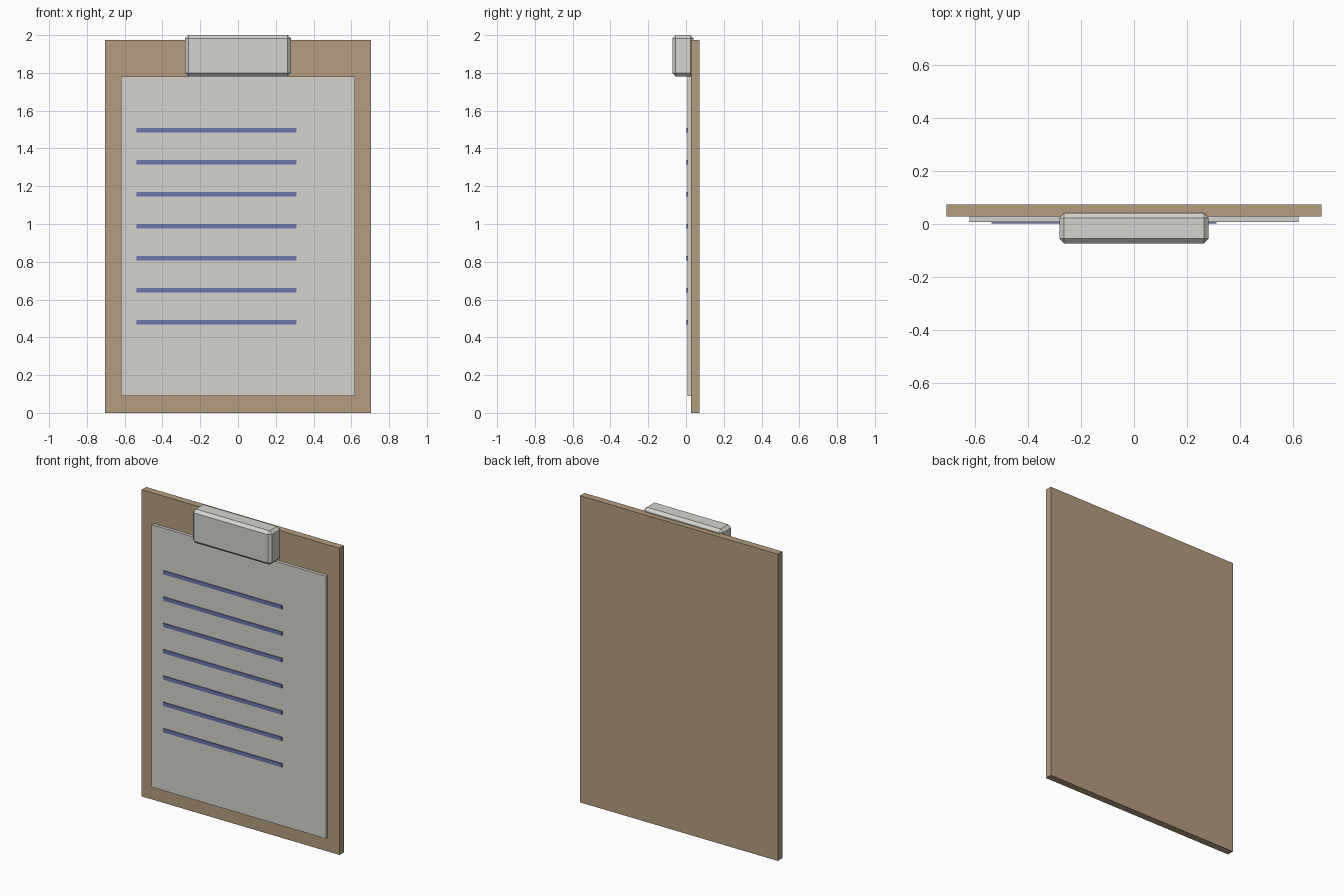
import bpy
import bmesh
from mathutils import Vector

default = bpy.data.objects.get("Cube")
if default:
    bpy.data.objects.remove(default, do_unlink=True)


def material(name, rgb):
    mat = bpy.data.materials.new(name)
    mat.use_nodes = True
    color = (*rgb, 1.0)
    mat.diffuse_color = color
    bsdf = next(n for n in mat.node_tree.nodes if n.type == 'BSDF_PRINCIPLED')
    bsdf.inputs["Base Color"].default_value = color
    return mat


def box(name, low, high, mat, chamfer=0.0):
    """Box between two corners, with optional single-segment chamfer."""
    low, high = Vector(low), Vector(high)
    size, center = high - low, (low + high) / 2
    bm = bmesh.new()
    bmesh.ops.create_cube(bm, size=1.0)
    bmesh.ops.scale(bm, vec=size, verts=bm.verts)
    if chamfer:
        bmesh.ops.bevel(bm, geom=bm.edges[:], offset=chamfer, segments=1,
                        affect='EDGES', profile=0.5)
    mesh = bpy.data.meshes.new(name)
    bm.to_mesh(mesh)
    bm.free()
    mesh.materials.append(mat)
    obj = bpy.data.objects.new(name, mesh)
    obj.location = center
    bpy.context.collection.objects.link(obj)
    return obj


wood = material("brown board", (0.46, 0.335, 0.215))
white = material("paper white", (0.655, 0.65, 0.615))
metal = material("pale metal", (0.655, 0.655, 0.62))
blue = material("blue ink", (0.145, 0.195, 0.40))

# Backing board and sheet
box("board", (-0.705, 0.0275, 0), (0.705, 0.0725, 1.975), wood)
box("paper", (-0.62, 0.0075, 0.09), (0.62, 0.0275, 1.78), white)

# Chamfered clip gripping the top of the sheet
box("clip", (-0.281, -0.0725, 1.782), (0.281, 0.041, 2.0), metal, chamfer=0.018)

# Ruled lines, top to bottom
for i in range(7):
    z = 1.497 - i * 0.1695
    box(f"ruled_line_{i + 1}", (-0.537, 0.002, z - 0.012),
        (0.31, 0.0105, z + 0.012), blue)
